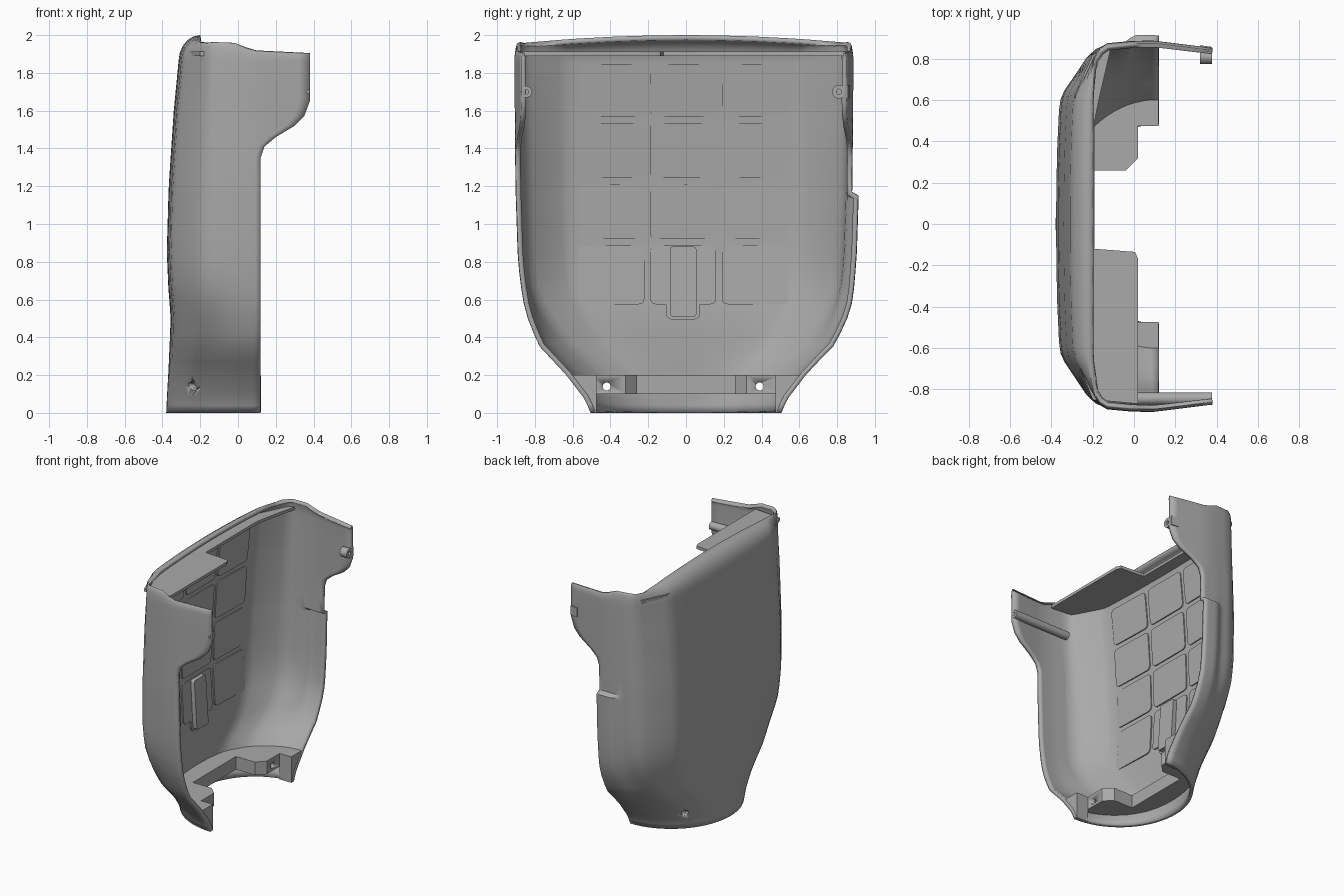
import bpy, bmesh, math
from mathutils import Vector

cube = bpy.data.objects.get("Cube")
if cube:
    bpy.data.objects.remove(cube, do_unlink=True)

grey = bpy.data.materials.new("plain_grey")
grey.use_nodes = True
grey.diffuse_color = (0.4, 0.4, 0.4, 1)
grey.node_tree.nodes["Principled BSDF"].inputs["Base Color"].default_value = (0.4, 0.4, 0.4, 1)

THICK = 0.026
WIDTH = [(0, .505), (.07, .535), (.2, .635), (.35, .775), (.47, .83), (.6, .865), (.8, .89), (1.2, .903), (2, .91)]
BACK = [(0, -.36), (.2, -.352), (.5, -.352), (.65, -.368), (.85, -.377), (1.2, -.367), (1.6, -.34), (1.86, -.315)]
EDGE = [(0, .12), (1.35, .12), (1.41, .14), (1.46, .2), (1.52, .3), (1.57, .35), (1.65, .38), (2, .38)]
RIM = [(-.2, 1.965), (-.02, 1.96), (.03, 1.94), (.08, 1.92), (.38, 1.905)]


def interp(keys, t):
    if t <= keys[0][0]:
        return keys[0][1]
    for (a, va), (b, vb) in zip(keys, keys[1:]):
        if t <= b:
            return va + (vb - va) * (t - a) / (b - a)
    return keys[-1][1]


def smooth(t):
    t = min(max(t, 0), 1)
    return t * t * (3 - 2 * t)


def half_section(z, side):
    """Half outline at height z, from the open edge to the centre line."""
    w, xc, xe = interp(WIDTH, z), interp(BACK, z), interp(EDGE, z)
    if side > 0:
        w -= .022 * smooth((z - .3) / .5)
    tilt = xc + .375
    pts = []
    for i in range(10):
        x = xe + (-.13 - xe) * i / 9
        y = w - .035 * max(0, x - .1) / .28 - .012 * max(0, -x) / .13
        pts.append((x, y))
    pts += [(-.19 + tilt * .4, w - .035), (-.235 + tilt * .7, w - .075),
            (-.335 + tilt, w - .225), (xc + .022, w - .265), (xc + .014, w - .32)]
    pts += [(xc + .012 * f * f, f * (w - .32)) for f in (.66, .33, 0)]
    # The outline turns into a half ellipse towards the collar
    k = max(0, 1 - z / .7) ** 1.4
    out = []
    for i, (x, y) in enumerate(pts):
        a = math.pi / 2 * i / (len(pts) - 1)
        ex, ey = .12 - .5 * math.sin(a), w * math.cos(a)
        x, y = x + (ex - x) * k, y + (ey - y) * k
        if side > 0 and z < 1.16:   # bulge along one open edge
            y += .035 * smooth((x + .06) / .07) * smooth((z - .25) / .4)
        out.append((x, y * side))
    return out


def section(z):
    return half_section(z, 1) + half_section(z, -1)[-2::-1]


def finish(name, bm, angle=30):
    me = bpy.data.meshes.new(name)
    bm.to_mesh(me)
    bm.free()
    me.materials.append(grey)
    ob = bpy.data.objects.new(name, me)
    bpy.context.collection.objects.link(ob)
    bpy.ops.object.select_all(action='DESELECT')
    ob.select_set(True)
    bpy.context.view_layer.objects.active = ob
    bpy.ops.object.shade_smooth_by_angle(angle=math.radians(angle))
    return ob


def loft(name, rings, caps=True):
    """Join matching closed rings of points into a solid."""
    bm = bmesh.new()
    vs = [[bm.verts.new(p) for p in r] for r in rings]
    n = len(vs[0])
    for a, b in zip(vs, vs[1:]):
        for i in range(n):
            j = (i + 1) % n
            bm.faces.new((a[i], a[j], b[j], b[i]))
    if caps:
        bm.faces.new(vs[0][::-1])
        bm.faces.new(vs[-1])
    bmesh.ops.recalc_face_normals(bm, faces=bm.faces)
    return finish(name, bm)


def prism(name, outline, z0, z1):
    return loft(name, [[(x, y, z) for x, y in outline] for z in (z0, z1)])


def tube(name, x0, x1, y, z, r, hole):
    def ring(x, rad):
        return [(x, y + rad * math.cos(a), z + rad * math.sin(a))
                for a in (math.tau * i / 24 for i in range(24))]
    mid = x1 - .04
    return loft(name, [ring(x0, r), ring(x1, r), ring(x1, hole), ring(mid, hole)])


def apply_modifiers(ob):
    bpy.context.view_layer.objects.active = ob
    for m in list(ob.modifiers):
        bpy.ops.object.modifier_apply(modifier=m.name)


# Shell: lofted rows, then a rolled top rim
LEVELS = [0, .04, .08, .14, .2, .27, .35, .42, .5, .58, .66, .75, .85, 1, 1.08, 1.13, 1.15, 1.17, 1.26,
          1.35, 1.38, 1.41, 1.435, 1.46, 1.49, 1.52, 1.545, 1.57, 1.6, 1.65, 1.75, 1.86]
rows = [[(x, y, z) for x, y in section(z)] for z in LEVELS]
for step in range(1, 6):
    a = math.pi / 2 * step / 5
    row = []
    for x, y in section(1.86):
        top = interp(RIM, x)
        if x < -.13:
            top = 2 - .042 * (y / .88) ** 2
        roll = 1 - math.cos(a)
        row.append((x + max(0, -.2 - x) * roll, y * (1 - .02 * roll), 1.86 + (top - 1.86) * math.sin(a)))
    rows.append(row)
bm = bmesh.new()
grid = [[bm.verts.new(p) for p in r] for r in rows]
for a, b in zip(grid, grid[1:]):
    for i in range(len(a) - 1):
        bm.faces.new((a[i], a[i + 1], b[i + 1], b[i]))
shell = finish("shell", bm)
mod = shell.modifiers.new("wall", 'SOLIDIFY')
mod.thickness, mod.offset, mod.use_even_offset = THICK, -1, True

# Bottom bracket with two lugs, following the inside of the shell
INNER = [(.02, .5), (.02, .32), (-.04, .26), (-.2, .26)]


def bracket_ring(z):
    back = [(x + .012, y * .98) for x, y in section(z) if x < .1]
    front = [(x, -y) for x, y in INNER] + INNER[::-1]
    return [(x, y, z) for x, y in back + front]


bracket = loft("bottom_bracket", [bracket_ring(.1), bracket_ring(.2)])
for side, tag in ((1, "back"), (-1, "front")):
    rings = []
    for z in (.001, .07, .2):
        w = interp(WIDTH, z) - .01
        rings.append([(.119, w * side, z), (.119, .475 * side, z), (.02, .475 * side, z), (.02, (w - .012) * side, z)])
    loft(tag + "_bottom_flange", rings)

# Screw holes through the lugs and the shell
for y in (-.42, .39):
    cutter = tube("hole_cutter", -.6, .2, y, .14, .021, .001)
    cutter.hide_render = True
    for ob in (shell, bracket):
        m = ob.modifiers.new("hole", 'BOOLEAN')
        m.operation, m.solver, m.object = 'DIFFERENCE', 'EXACT', cutter
        apply_modifiers(ob)
    bpy.data.objects.remove(cutter, do_unlink=True)

# Top shelf, deeper at one end
prism("top_shelf", [(.02, -.87), (.02, -.17), (.005, -.135), (-.19, -.12), (-.19, .5), (-.17, .6),
                    (-.11, .86), (-.2, .82), (-.285, .63), (-.295, 0), (-.285, -.63), (-.2, -.85)], 1.89, 1.912)


def panel(name, y0, y1, z0, z1, depth, r=.03):
    """Rounded plate lying on the inner face of the back wall."""
    pts = []
    for cy, cz, start in ((y1 - r, z1 - r, 0), (y0 + r, z1 - r, 1), (y0 + r, z0 + r, 2), (y1 - r, z0 + r, 3)):
        for i in range(5):
            a = math.pi / 2 * (start + i / 4)
            pts.append((cy + r * math.cos(a), cz + r * math.sin(a)))

    def wall(y, z):
        return interp(BACK, z) + .012 * (y / .57) ** 2 + THICK
    return loft(name, [[(wall(y, z) + d, y, z) for y, z in pts] for d in (-.01, depth)])


# Grid of inner panels and the raised block
for row, (z0, z1) in enumerate(((.575, .885), (.92, 1.21), (1.245, 1.535), (1.57, 1.845))):
    for col, y0 in enumerate((-.57, -.19, .19)):
        panel(f"inner_panel_{row}_{col}", y0, y0 + .35, z0, z1, .008)
panel("block_surround", -.105, .075, .495, .65, .008)
panel("raised_block", -.085, .055, .51, .88, .04, .015)

# Screw bosses on the upper side tabs
tube("front_boss", -.1, .378, -.845, 1.7, .03, .012)
tube("back_boss", .32, .378, .81, 1.7, .036, .014)
prism("back_boss_web", [(.32, .84), (.378, .84), (.378, .857), (.32, .865)], 1.665, 1.735)
